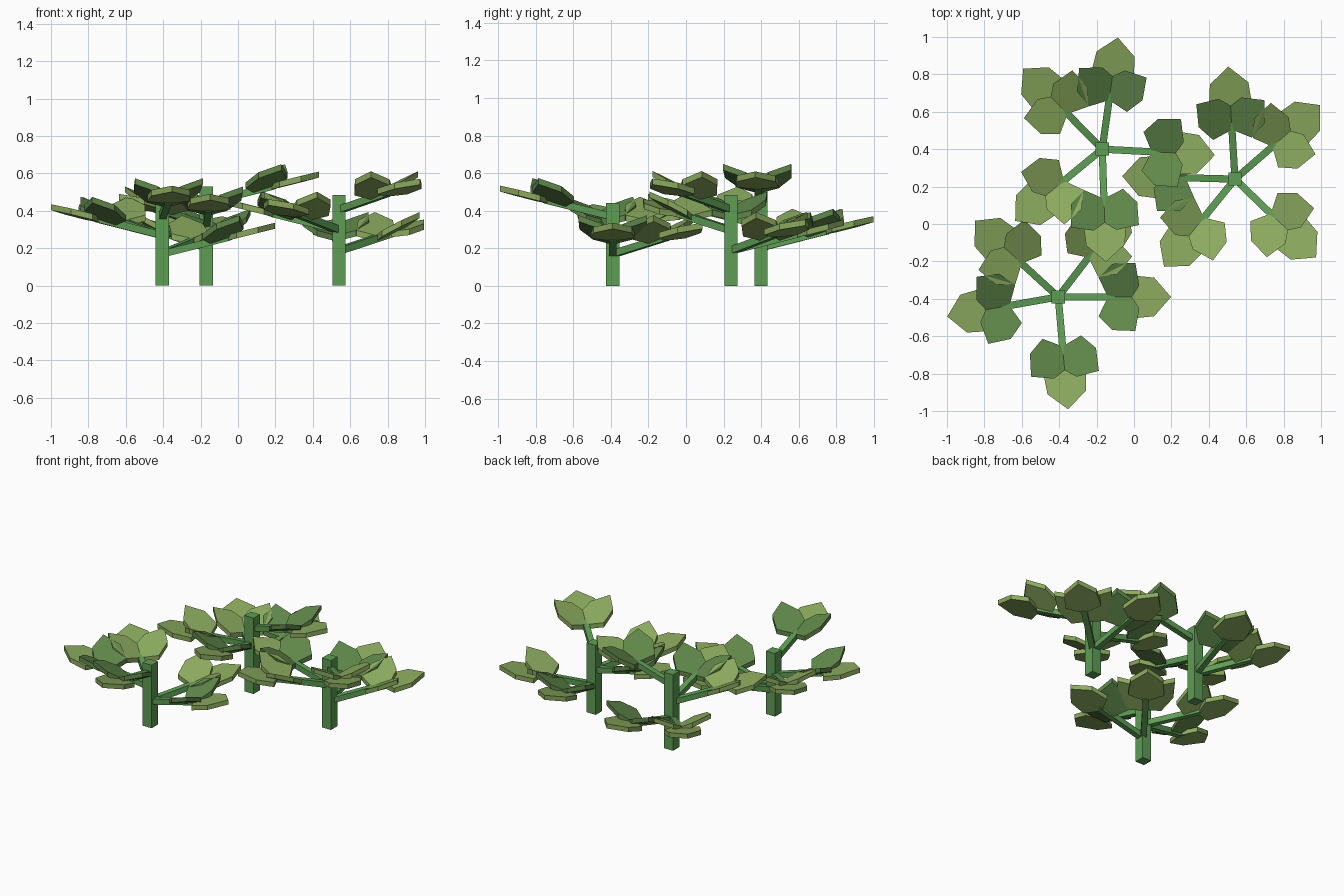
import bpy, bmesh
from math import radians, cos, sin, atan
from mathutils import Matrix, Vector

if "Cube" in bpy.data.objects:
    bpy.data.objects.remove(bpy.data.objects["Cube"])


def material(name, rgb):
    m = bpy.data.materials.new(name)
    m.diffuse_color = (*rgb, 1)
    m.use_nodes = True
    m.node_tree.nodes["Principled BSDF"].inputs["Base Color"].default_value = m.diffuse_color
    return m


STEM = material("stem_green", (0.112, 0.34, 0.09))
DARK = material("leaf_dark", (0.12, 0.25, 0.07))
LIGHT = material("leaf_light", (0.26, 0.405, 0.113))

# half outline of a leaf: distance from base, half width
LEAF = [(0, 0), (0.055, 0.115), (0.17, 0.103), (0.26, 0)]
THICK = 0.032
SLOPE = 0.25


def prism(name, outline, height, matrix, mat, rise=0):
    """Extrude an outline (sloping up along x by rise) along local z, then place it."""
    bm = bmesh.new()
    face = bm.faces.new([bm.verts.new((x, y, x * rise)) for x, y in outline])
    new = bmesh.ops.extrude_face_region(bm, geom=[face])["geom"]
    bmesh.ops.translate(bm, vec=(0, 0, height),
                        verts=[v for v in new if isinstance(v, bmesh.types.BMVert)])
    bmesh.ops.recalc_face_normals(bm, faces=bm.faces)
    mesh = bpy.data.meshes.new(name)
    bm.to_mesh(mesh)
    bm.free()
    mesh.materials.append(mat)
    ob = bpy.data.objects.new(name, mesh)
    ob.matrix_world = matrix
    bpy.context.collection.objects.link(ob)


def square(w):
    h = w / 2
    return [(-h, -h), (h, -h), (h, h), (-h, h)]


def leaf(name, base, heading, rise, scale, mat):
    outline = LEAF + [(x, -y) for x, y in LEAF[-2:0:-1]]
    outline = [(x * scale, y * scale) for x, y in outline]
    m = (Matrix.Translation(base - Vector((0, 0, THICK / 2)))
         @ Matrix.Rotation(heading, 4, 'Z'))
    prism(name, outline, THICK, m, mat, rise)


# three plants: position and height
plants = [(-0.405, -0.39, 0.44), (0.54, 0.24, 0.485), (-0.17, 0.40, 0.53)]
for k, (px, py, h) in enumerate(plants):
    prism("stem", square(0.07), h, Matrix.Translation((px, py, 0)), STEM)
    # five stalks in a golden-angle spiral on three levels
    for i in range(5):
        a = radians(41 * k + 137.5 * i)
        z0 = h * (0.385, 0.61, 0.835)[i % 3]

        def at(r):
            return Vector((px + r * cos(a), py + r * sin(a), z0 + SLOPE * r))

        run = at(0.36) - at(0)
        m = (Matrix.Translation(at(0)) @ Matrix.Rotation(a, 4, 'Z')
             @ Matrix.Rotation(radians(90) - atan(SLOPE), 4, 'Y'))
        prism("leaf_stalk", square(0.038), run.length, m, STEM)
        # end leaf and a raised pair of side leaves
        leaf("end_leaf", at(0.343), a, SLOPE, 1, LIGHT)
        side_mat = LIGHT if (k + i) % 2 else DARK
        for s in (-1, 1):
            leaf("side_leaf", at(0.265), a + s * radians(51), 0.53, 0.9, side_mat)
